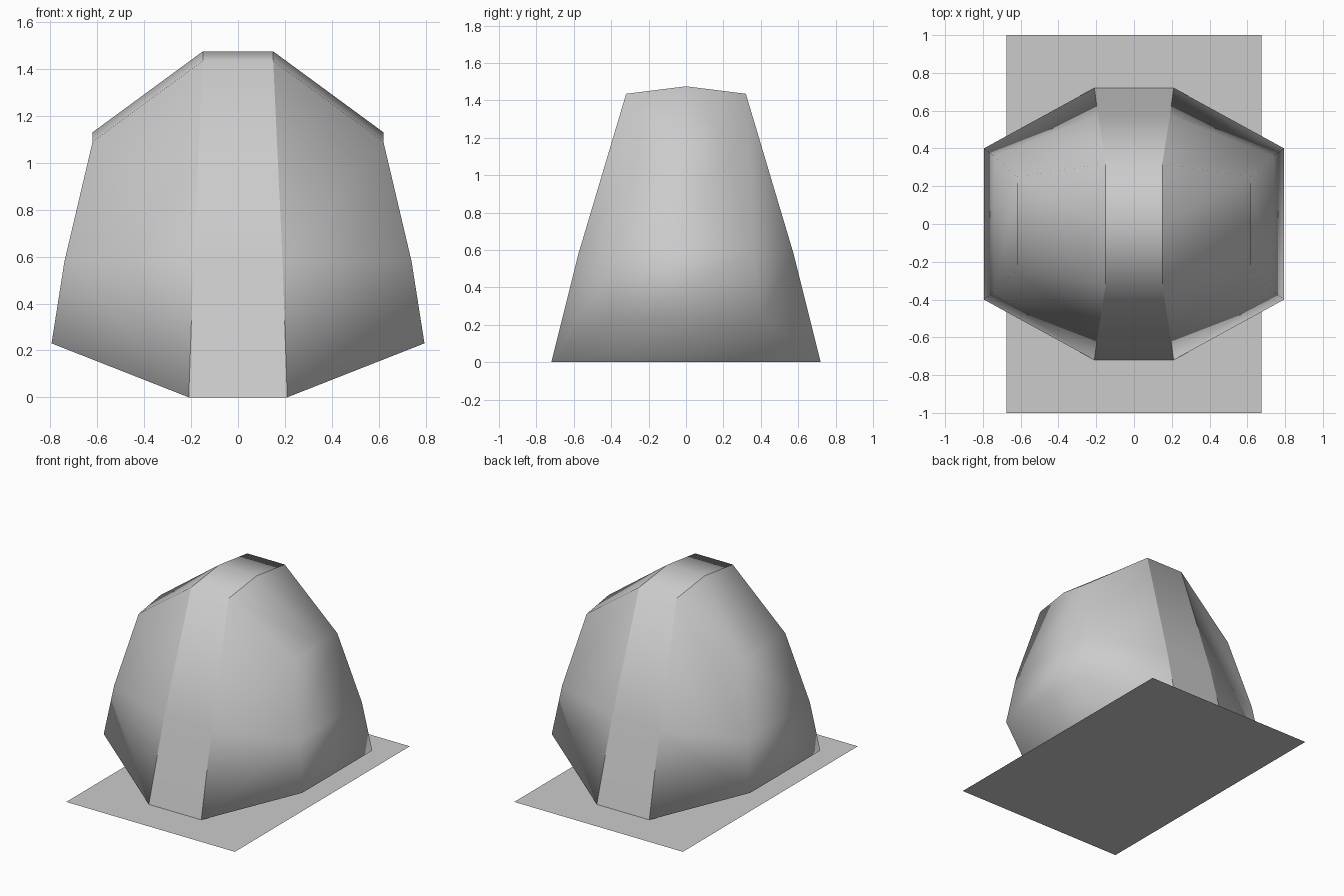
import bpy

if "Cube" in bpy.data.objects:
    bpy.data.objects.remove(bpy.data.objects["Cube"])


def full_arc(half):
    """Mirror a front half arc (bottom to ridge) to the back."""
    return half + [(x, -y, z) for x, y, z in reversed(half[:-1])]


def make_object(name, verts, faces, smooth=True):
    mesh = bpy.data.meshes.new(name)
    mesh.from_pydata(verts, [], faces)
    mesh.update()
    obj = bpy.data.objects.new(name, mesh)
    bpy.context.collection.objects.link(obj)
    for poly in mesh.polygons:
        poly.use_smooth = smooth
    return obj


def bridge(n):
    """Quads between two arcs of n points stored one after the other."""
    return [(i, n + i, n + i + 1, i + 1) for i in range(n - 1)]


# Arcs running from front bottom over the ridge to back bottom
band_arc = full_arc([(0.21, -0.72, 0.0), (0.19, -0.575, 0.58),
                     (0.15, -0.32, 1.435), (0.15, 0.0, 1.475)])
side_arc = full_arc([(0.795, -0.4, 0.23), (0.74, -0.36, 0.58),
                     (0.62, -0.25, 1.09), (0.62, 0.0, 1.13)])
n = len(band_arc)

# Centre band over the top of the tent
left_arc = [(-x, y, z) for x, y, z in band_arc]
make_object("centre_band", left_arc + band_arc, bridge(n))

# Side shell: curved panel, end wall and sloping underside
faces = bridge(n)
for i in range(n // 2):
    f0, f1 = n + i, n + i + 1
    b0, b1 = 2 * n - 1 - i, 2 * n - 2 - i
    faces.append((f0, b0, f1) if f1 == b0 else
                 (f0, b0, b1, f1) if f1 != b1 else (f0, b0, f1))
faces.append((0, n - 1, 2 * n - 1, n))
shell = make_object("side_shell", band_arc + side_arc, faces)
shell.modifiers.new("Mirror", 'MIRROR').use_axis[0] = True

# Flat ground sheet
make_object("ground_sheet",
            [(-0.675, -1, 0), (0.675, -1, 0), (0.675, 1, 0), (-0.675, 1, 0)],
            [(0, 1, 2, 3)], smooth=False)
